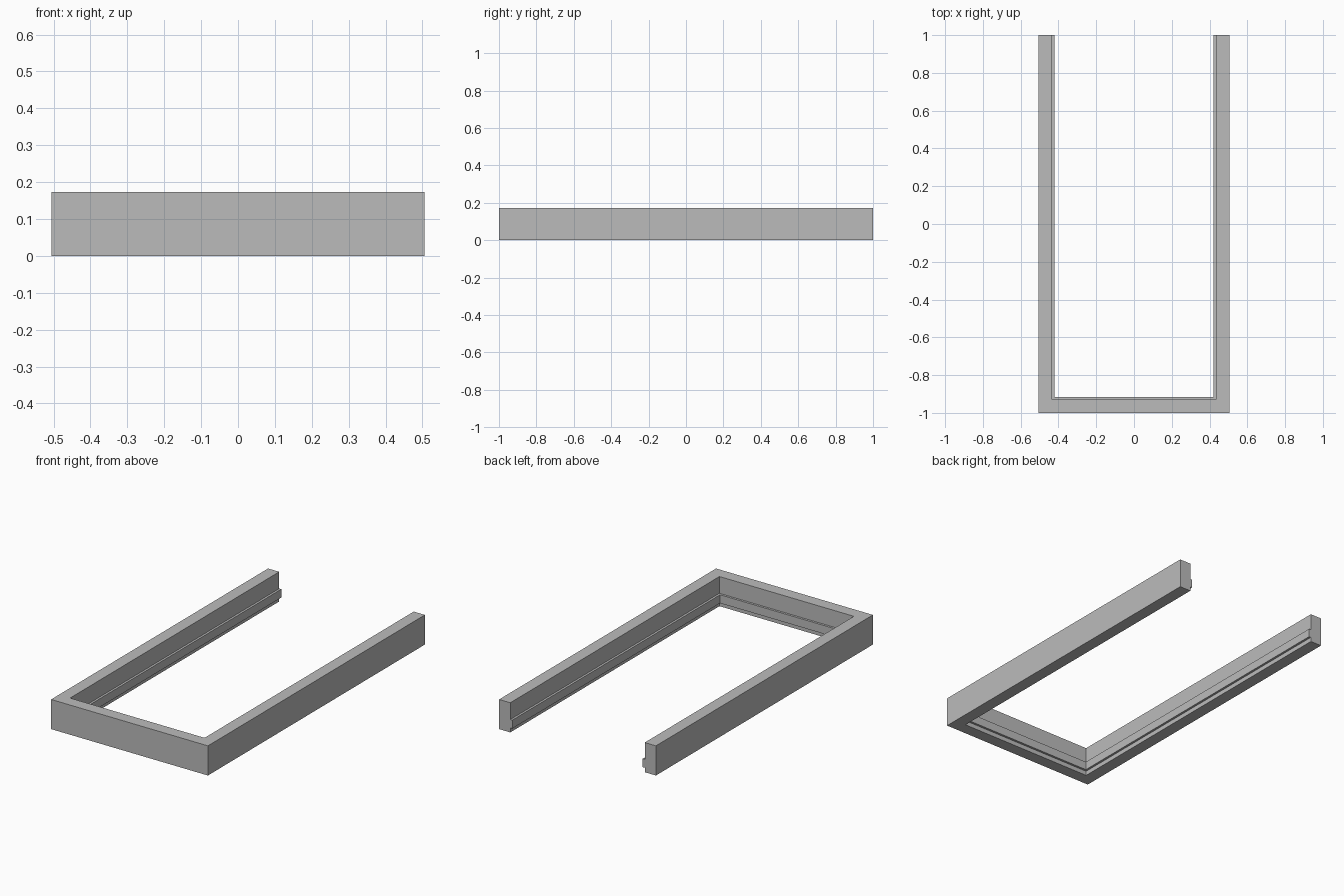
import bpy
import bmesh

HALF_WIDTH, HALF_LENGTH, HEIGHT = 0.506, 1.0, 0.173
WALL, RIDGE = 0.072, 0.085          # inward depth of the wall and of the ridge
RIDGE_LOW, RIDGE_HIGH = 0.026, 0.075

cube = bpy.data.objects.get("Cube")
if cube:
    bpy.data.objects.remove(cube, do_unlink=True)

grey = bpy.data.materials.new("plain grey")
grey.use_nodes = True
colour = (0.5, 0.5, 0.5, 1.0)
grey.diffuse_color = colour
grey.node_tree.nodes["Principled BSDF"].inputs["Base Color"].default_value = colour

# Rail cross-section: inward depth from the outer face, height
profile = [
    (0, 0), (WALL, 0),
    (WALL, RIDGE_LOW), (RIDGE, RIDGE_LOW),
    (RIDGE, RIDGE_HIGH), (WALL, RIDGE_HIGH),
    (WALL, HEIGHT), (0, HEIGHT),
]


def station(bm, side, at_corner):
    """Place the cross-section at an open end or at a mitred front corner."""
    return [
        bm.verts.new((side * (HALF_WIDTH - d),
                      d - HALF_LENGTH if at_corner else HALF_LENGTH, z))
        for d, z in profile
    ]


# U-shaped frame: sweep the cross-section along right rail, front rail, left rail
bm = bmesh.new()
rings = [station(bm, side, corner)
         for side, corner in ((-1, False), (-1, True), (1, True), (1, False))]
for a, b in zip(rings, rings[1:]):
    for i in range(len(profile)):
        j = (i + 1) % len(profile)
        bm.faces.new((a[i], a[j], b[j], b[i]))

# Flat caps on the open back ends
bm.faces.new(rings[0])
bm.faces.new(rings[-1])
bmesh.ops.recalc_face_normals(bm, faces=bm.faces)

mesh = bpy.data.meshes.new("u_frame")
bm.to_mesh(mesh)
bm.free()
mesh.materials.append(grey)
frame = bpy.data.objects.new("u_frame", mesh)
bpy.context.collection.objects.link(frame)
